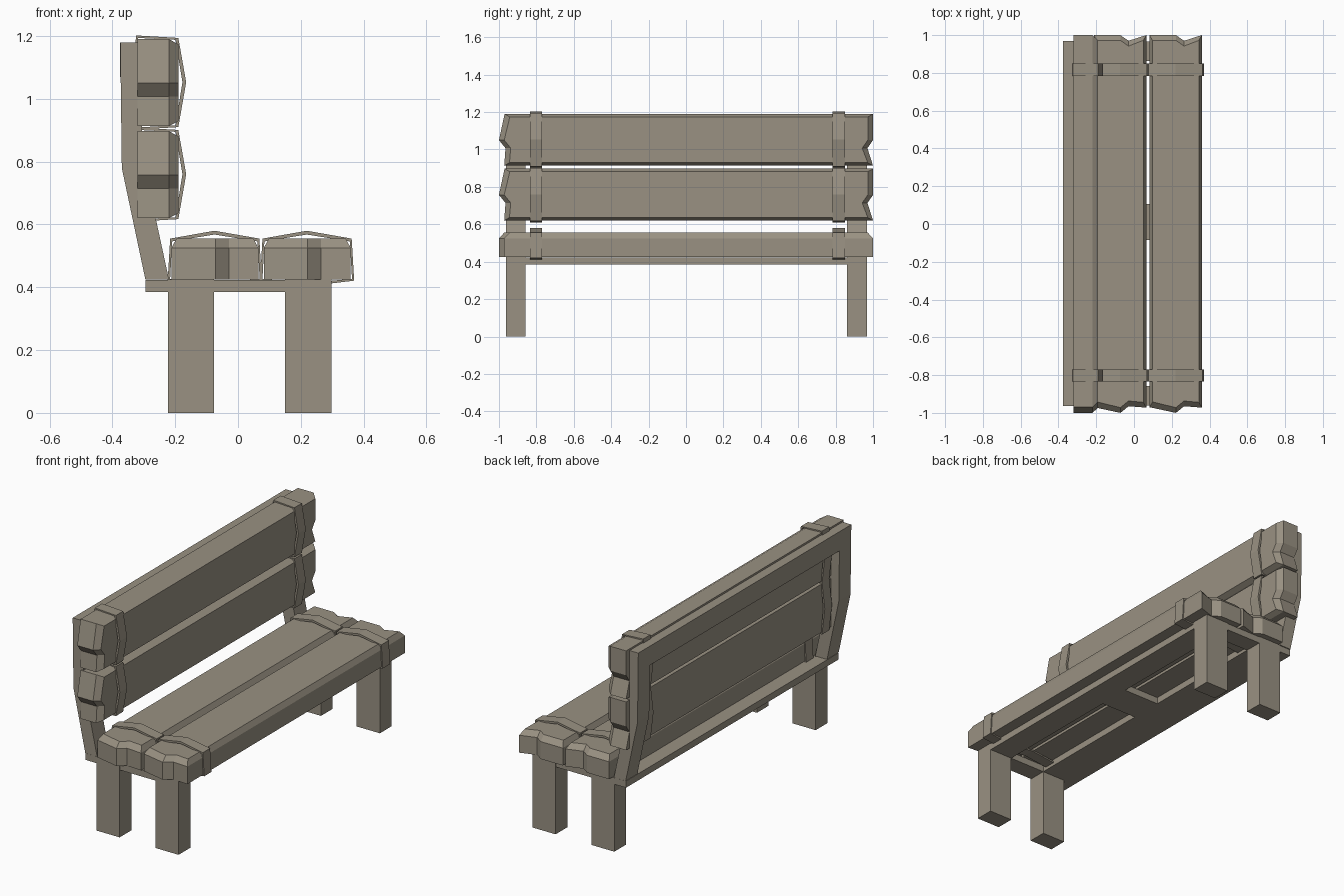
import bpy, bmesh

cube = bpy.data.objects.get("Cube")
if cube:
    bpy.data.objects.remove(cube, do_unlink=True)

wood = bpy.data.materials.new("weathered_wood")
wood.use_nodes = True
COLOR = (0.32, 0.285, 0.225, 1)
wood.diffuse_color = COLOR
bsdf = wood.node_tree.nodes["Principled BSDF"]
bsdf.inputs["Base Color"].default_value = COLOR
bsdf.inputs["Roughness"].default_value = 0.9


def finish(name, bm):
    bmesh.ops.recalc_face_normals(bm, faces=bm.faces)
    mesh = bpy.data.meshes.new(name)
    bm.to_mesh(mesh)
    bm.free()
    mesh.materials.append(wood)
    obj = bpy.data.objects.new(name, mesh)
    bpy.context.collection.objects.link(obj)
    return obj


def loft(name, rings, closed=False):
    """Skin matching rings; cap the ends, or join last to first."""
    bm = bmesh.new()
    loops = [[bm.verts.new(p) for p in ring] for ring in rings]
    pairs = list(zip(loops, loops[1:]))
    if closed:
        pairs.append((loops[-1], loops[0]))
    else:
        bm.faces.new(loops[0])
        bm.faces.new(loops[-1])
    for a, b in pairs:
        for i in range(len(a)):
            j = (i + 1) % len(a)
            bm.faces.new((a[i], a[j], b[j], b[i]))
    return finish(name, bm)


def prism(name, profile, y0, y1):
    """Extrude an (x, z) profile along y."""
    return loft(name, [[(x, y, z) for x, z in profile] for y in (y0, y1)])


def box(name, x0, x1, y0, y1, z0, z1):
    return prism(name, [(x0, z0), (x1, z0), (x1, z1), (x0, z1)], y0, y1)


# Plank frames: (w, t) = across the width, through the thickness
def seat_frame(x0):
    return lambda w, y, t: (x0 + w, y, 0.425 + t)


def back_frame(z0):
    return lambda w, y, t: (-0.32 + t, y, z0 - w)


WIDTH = 0.277
OUTLINE = [(0, -0.97), (0.14, -1), (0.183, -0.965), (WIDTH, -0.972),
           (WIDTH, 1), (0.183, 0.97), (0.14, 1), (0, 1)]
STRAP_OUT = [(-0.012, -0.004), (-0.004, 0.13), (0.137, 0.155),
             (0.28, 0.13), (0.288, -0.004), (0.137, -0.022)]
STRAP_IN = [(-0.004, 0.002), (0.002, 0.121), (0.137, 0.143),
            (0.274, 0.121), (0.281, 0.002), (0.137, -0.012)]


def plank(name, frame):
    # Notched ends, with the outer face chamfered all round
    def inset(w, y):
        return (min(max(w, 0.016), WIDTH - 0.016), y - 0.028 * (1 if y > 0 else -1))
    top = [inset(w, y) for w, y in OUTLINE]
    loft(name, [[frame(w, y, t) for w, y in ring]
                for ring, t in ((OUTLINE, 0), (OUTLINE, 0.1), (top, 0.13))])
    # Hollow straps wrapped around the plank
    for side, y0, y1 in (("near", -0.835, -0.77), ("far", 0.783, 0.85)):
        loft(name + "_strap_" + side,
             [[frame(w, y, t) for w, t in prof] for prof, y in
              ((STRAP_OUT, y0), (STRAP_OUT, y1), (STRAP_IN, y1), (STRAP_IN, y0))],
             closed=True)


plank("rear_seat_plank", seat_frame(-0.212))
plank("front_seat_plank", seat_frame(0.082))
plank("upper_back_plank", back_frame(1.19))
plank("lower_back_plank", back_frame(0.897))

# Legs and back posts at each end
POST = [(-0.375, 1.18), (-0.32, 1.18), (-0.3, 0.79), (-0.26, 0.61),
        (-0.22, 0.425), (-0.295, 0.425), (-0.37, 0.78)]
ENDS = (("near", -0.963, -0.857), ("far", 0.862, 0.968))
for side, y0, y1 in ENDS:
    box("rear_leg_" + side, -0.223, -0.077, y0, y1, 0, 0.424)
    box("front_leg_" + side, 0.15, 0.297, y0, y1, 0, 0.424)
    prism("back_post_" + side, POST, y0, y1)

# Back top rail between the posts
box("back_top_rail", -0.375, -0.321, -0.857, 0.862, 1.07, 1.18)

# Seat base: two long rails joined by end and centre cross bars
box("base_rear_rail", -0.295, -0.077, -0.96, 0.965, 0.385, 0.423)
box("base_front_rail", 0.15, 0.295, -0.96, 0.965, 0.385, 0.423)
for name, y0, y1 in (("near", -0.96, -0.857), ("centre", -0.085, 0.105), ("far", 0.862, 0.965)):
    box("base_cross_bar_" + name, -0.077, 0.15, y0, y1, 0.385, 0.423)
